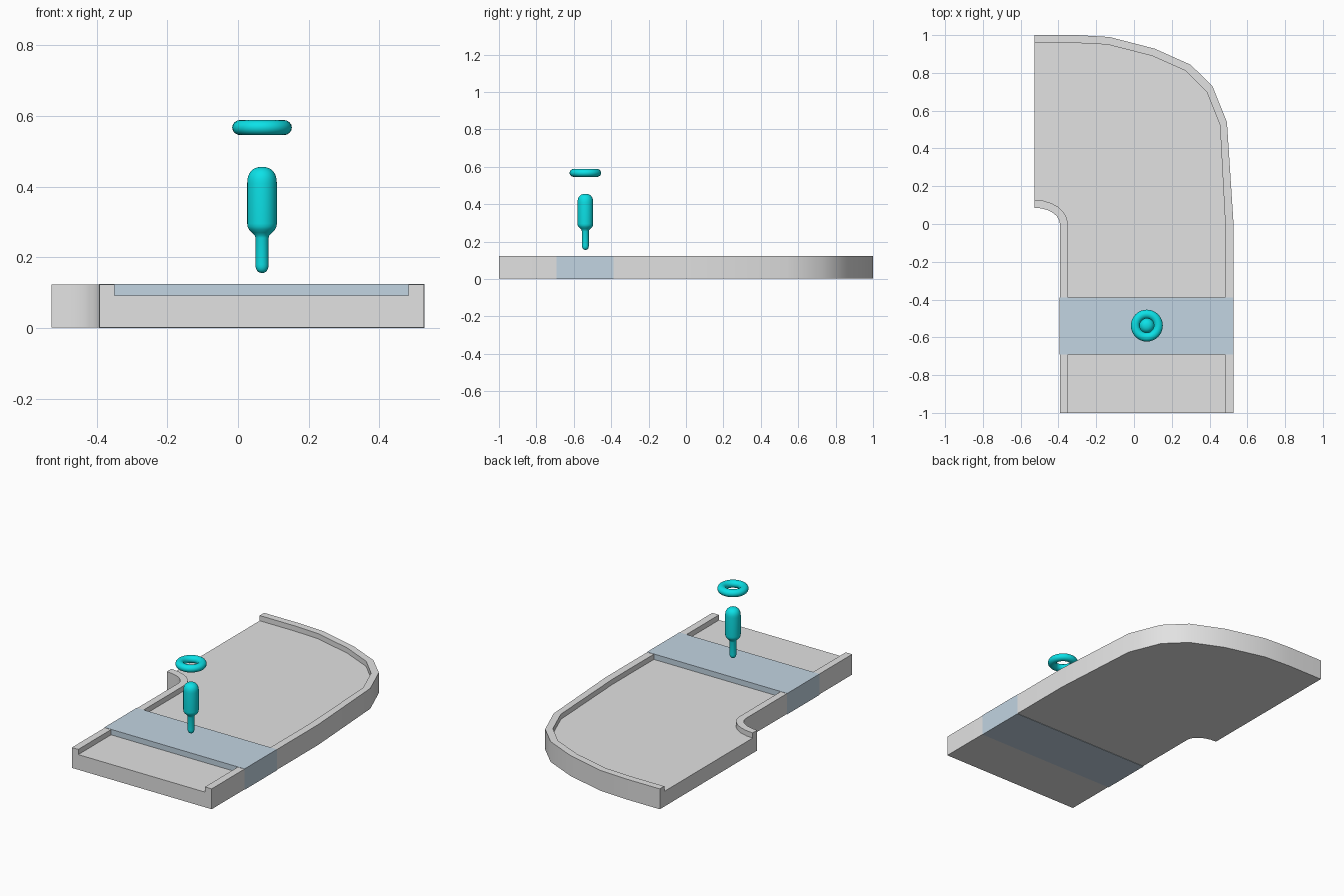
import bpy, bmesh, math

if "Cube" in bpy.data.objects:
    bpy.data.objects.remove(bpy.data.objects["Cube"])


def material(name, color):
    m = bpy.data.materials.new(name)
    m.diffuse_color = color
    m.use_nodes = True
    m.node_tree.nodes["Principled BSDF"].inputs["Base Color"].default_value = m.diffuse_color
    return m


GREY = material("light grey", (0.76, 0.76, 0.76, 1))
CYAN = material("cyan", (0.004, 0.83, 0.88, 1))
BLUE = material("pale blue", (0.54, 0.66, 0.76, 1))


def add_object(name, bm, mat, smooth=None):
    bmesh.ops.recalc_face_normals(bm, faces=bm.faces)
    mesh = bpy.data.meshes.new(name)
    bm.to_mesh(mesh)
    bm.free()
    mesh.materials.append(mat)
    ob = bpy.data.objects.new(name, mesh)
    bpy.context.collection.objects.link(ob)
    if smooth:
        bpy.ops.object.select_all(action='DESELECT')
        ob.select_set(True)
        bpy.context.view_layer.objects.active = ob
        bpy.ops.object.shade_smooth_by_angle(angle=math.radians(smooth))
    return ob


def lathe(name, profile, center, mat, steps=32, closed=False):
    """Spin a (radius, height) profile about a vertical axis."""
    bm = bmesh.new()
    cx, cy = center
    vs = [bm.verts.new((cx + r, cy, z)) for r, z in profile]
    pairs = list(zip(vs, vs[1:])) + ([(vs[-1], vs[0])] if closed else [])
    edges = [bm.edges.new(p) for p in pairs]
    bmesh.ops.spin(bm, geom=vs + edges, cent=(cx, cy, 0), axis=(0, 0, 1),
                   angle=2 * math.pi, steps=steps)
    bmesh.ops.remove_doubles(bm, verts=bm.verts, dist=1e-5)
    return add_object(name, bm, mat, 50)


# Curved track: floor with a low wall along each side
BOTTOM, FLOOR, TOP = 0.002, 0.092, 0.123
outer_wall = [  # (outside edge, inside edge), front end to left end
    ((0.527, -1), (0.483, -1)), ((0.527, 0), (0.483, 0)),
    ((0.492, 0.54), (0.455, 0.525)), ((0.415, 0.73), (0.385, 0.70)),
    ((0.30, 0.843), (0.275, 0.81)), ((0.11, 0.928), (0.095, 0.89)),
    ((-0.13, 0.99), (-0.14, 0.95)), ((-0.30, 1), (-0.30, 0.958)),
    ((-0.528, 1), (-0.528, 0.958))]
inner_wall = [((-0.392, -1), (-0.35, -1)), ((-0.392, 0), (-0.35, 0))]
for k in range(1, 7):
    a = math.pi / 2 * k / 6
    c, s = math.cos(a), math.sin(a)
    inner_wall.append(((-0.528 + 0.136 * c, 0.086 * s),
                       (-0.528 + 0.178 * c, 0.128 * s)))

bm = bmesh.new()


def wall_loops(pairs):
    return [[bm.verts.new((*p, z)) for p, z in
             ((o, BOTTOM), (o, TOP), (i, TOP), (i, FLOOR))] for o, i in pairs]


A, B = wall_loops(outer_wall), wall_loops(inner_wall)
for loops in (A, B):
    for u, v in zip(loops, loops[1:]):
        for k in range(3):
            bm.faces.new((u[k], u[k + 1], v[k + 1], v[k]))
for k in (0, 3):                      # underside and floor
    bm.faces.new([l[k] for l in A] + [l[k] for l in reversed(B)])
for e in (0, -1):                     # closed ends
    bm.faces.new(A[e] + B[e][::-1])
add_object("curved_track", bm, GREY, 40)

# Pale zone box across the track
bm = bmesh.new()
bmesh.ops.create_cube(bm, size=1)
for v in bm.verts:
    v.co = (0.528 if v.co.x > 0 else -0.394,
            -0.388 if v.co.y > 0 else -0.692,
            0.1245 if v.co.z > 0 else 0)
add_object("zone_box", bm, BLUE)

# Floating pin with a rounded tip, tapered shoulder and domed top
CENTER = (0.068, -0.538)


def quarter(r, h, z, start, n=8, power=1.0):
    """Rounded end from angle start, a quarter turn upwards."""
    pts = []
    for k in range(n + 1):
        a = start + math.pi / 2 * k / n
        pts.append((r * abs(math.cos(a)) ** power,
                    z + h * math.copysign(abs(math.sin(a)) ** power, math.sin(a))))
    return pts


pin = quarter(0.0185, 0.024, 0.180, -math.pi / 2, power=0.85)
pin += [(0.0185, 0.255), (0.021, 0.263), (0.028, 0.270),
        (0.037, 0.279), (0.041, 0.287), (0.042, 0.296)]
pin += quarter(0.042, 0.047, 0.409, 0, power=0.85)
lathe("pin", pin, CENTER, CYAN)

# Ring floating over the pin
ring = [(0.061 + 0.0235 * math.cos(t), 0.5675 + 0.0215 * math.sin(t))
        for t in (2 * math.pi * k / 16 for k in range(16))]
lathe("ring", ring, CENTER, CYAN, closed=True)
